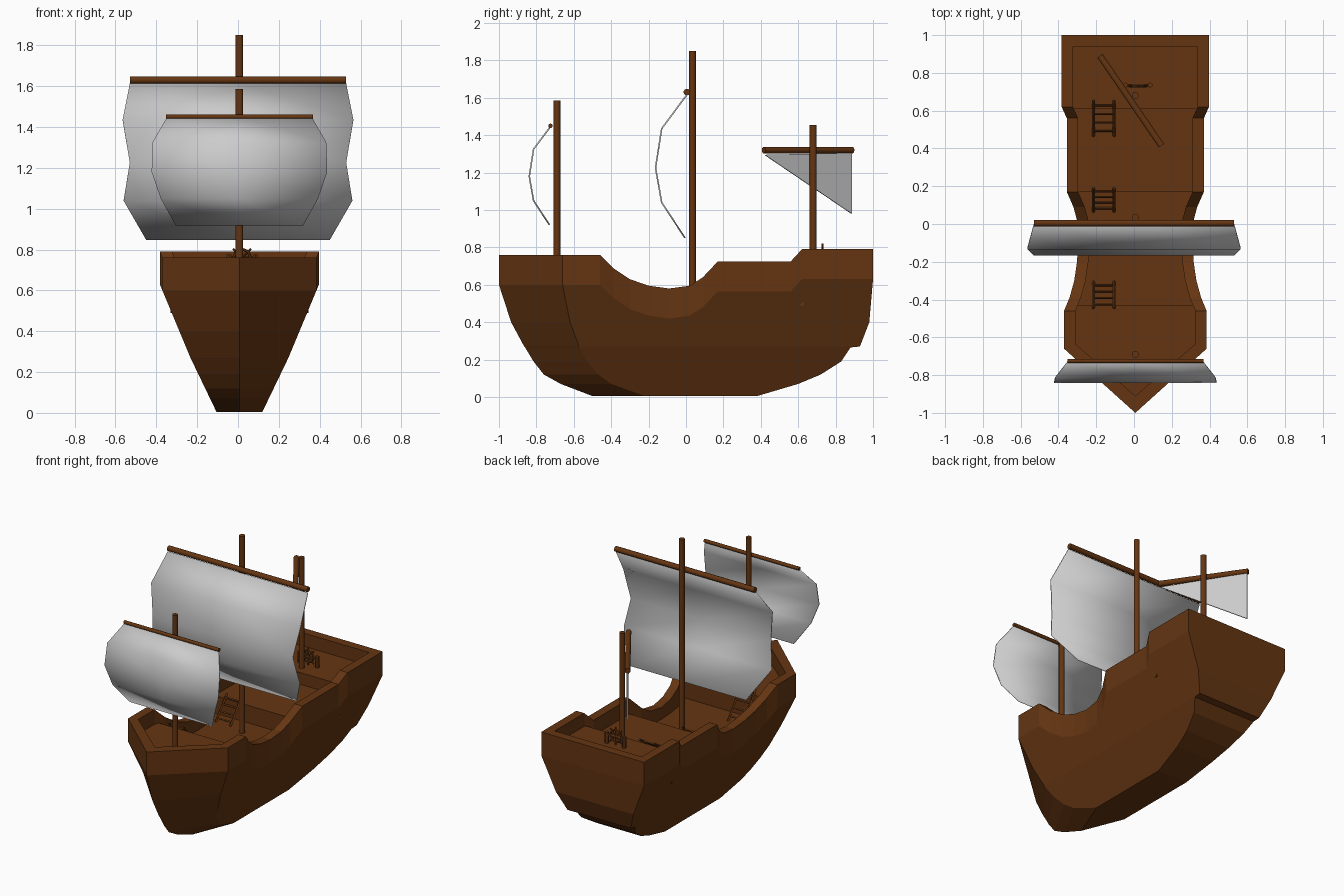
import bpy, bmesh, math
from mathutils import Vector

if "Cube" in bpy.data.objects:
    bpy.data.objects.remove(bpy.data.objects["Cube"])

CX = 0.007  # hull centre line
wood = bpy.data.materials.new("wood")
wood.diffuse_color = (0.13, 0.036, 0.006, 1)
wood.use_nodes = True
wood.node_tree.nodes["Principled BSDF"].inputs["Base Color"].default_value = wood.diffuse_color


def finish(name, bm, mat=wood):
    bmesh.ops.remove_doubles(bm, verts=bm.verts, dist=0.0005)
    bmesh.ops.recalc_face_normals(bm, faces=bm.faces)
    me = bpy.data.meshes.new(name)
    bm.to_mesh(me)
    bm.free()
    ob = bpy.data.objects.new(name, me)
    bpy.context.collection.objects.link(ob)
    if mat:
        me.materials.append(mat)
    return ob


def smooth(ob, angle):
    bpy.ops.object.select_all(action='DESELECT')
    ob.select_set(True)
    bpy.context.view_layer.objects.active = ob
    bpy.ops.object.shade_smooth_by_angle(angle=math.radians(angle))


def rod(name, a, b, r, sides=10):
    a, b = Vector(a), Vector(b)
    d = b - a
    bm = bmesh.new()
    bmesh.ops.create_cone(bm, cap_ends=True, segments=sides, radius1=r, radius2=r, depth=d.length)
    ob = finish(name, bm)
    ob.location = (a + b) / 2
    ob.rotation_euler = d.to_track_quat('Z', 'Y').to_euler()
    smooth(ob, 40)
    return ob


def lerp(pts, t):
    if t <= pts[0][0]:
        return pts[0][1]
    for (a, u), (b, v) in zip(pts, pts[1:]):
        if t <= b:
            return u + (v - u) * (t - a) / (b - a)
    return pts[-1][1]


# Hull: sheer line (y, z) and half width by height
SHEER = [(-1, .76), (-.66, .76), (-.46, .76), (-.39, .69), (-.30, .63), (-.20, .595),
         (-.09, .58), (.02, .595), (.09, .64), (.17, .725), (.56, .725), (.62, .79), (1, .79)]
BEAM = [(0, .11), (.27, .24), (.63, .39)]
MID = [y for y, _ in SHEER[2:-1]]
BAND, WALL = .16, .06


def rail_width(y):
    return lerp(BEAM, lerp(SHEER, y) - BAND)


def ring(bm, stem, crease, stern, width, height):
    ys = [stem, crease] + [min(max(y, crease), stern) for y in MID] + [stern]
    half = [(0 if i == 0 else width(y), y, height(y)) for i, y in enumerate(ys)]
    pts = half + [(-x, y, z) for x, y, z in reversed(half[1:])]
    return [bm.verts.new((x + CX, y, z)) for x, y, z in pts]


def well_floor(y):  # hidden below the decks
    return .64 if y < -.5 else .48 if y < .3 else .60


bm = bmesh.new()
# waterlines: height, stem y, bow crease y, stern y
LEVELS = [(.005, -.50, -.22, .38), (.07, -.67, -.40, .60), (.12, -.76, -.47, .72),
          (.19, -.815, -.53, .83), (.265, -.86, -.57, .88), (.27, -.865, -.572, .93),
          (.40, -.935, -.62, .98)]
rings = [ring(bm, a, c, s, lambda y, z=z: lerp(BEAM, z), lambda y, z=z: z) for z, a, c, s in LEVELS]
rings.append(ring(bm, -1, -.66, 1, rail_width, lambda y: lerp(SHEER, y) - BAND))
rings.append(ring(bm, -1, -.66, 1, rail_width, lambda y: lerp(SHEER, y)))
rings.append(ring(bm, -.91, -.635, .94, lambda y: rail_width(y) - WALL, lambda y: lerp(SHEER, y)))
rings.append(ring(bm, -.91, -.635, .94, lambda y: rail_width(y) - WALL, well_floor))
for lo, hi in zip(rings, rings[1:]):
    for i in range(len(lo)):
        j = (i + 1) % len(lo)
        bm.faces.new((lo[i], lo[j], hi[j], hi[i]))
bm.faces.new(rings[0])
finish("hull", bm)


# Decks: flat slabs following the inner wall
def deck(name, y0, y1, z, depth):
    ys = [y0] + [y for y in [-.635] + MID if y0 < y < y1] + [y1]
    half = [(0 if y < -.9 else rail_width(y) - WALL + .008, y) for y in ys]
    pts = half + [(-x, y) for x, y in reversed(half) if x > 0]
    bm = bmesh.new()
    f = bm.faces.new([bm.verts.new((x + CX, y, z)) for x, y in pts])
    geo = bmesh.ops.extrude_face_region(bm, geom=[f])["geom"]
    bmesh.ops.translate(bm, vec=(0, 0, -depth), verts=[v for v in geo if isinstance(v, bmesh.types.BMVert)])
    finish(name, bm)


deck("fore_deck", -.915, -.43, .66, .17)
deck("waist_deck", -.46, .19, .50, .02)
deck("middle_deck", .17, .63, .62, .13)
deck("quarter_deck", .61, .945, .70, .11)

# Masts and yards
rod("fore_mast", (CX, -.69, .62), (CX, -.69, 1.585), .019)
rod("main_mast", (CX, .035, .46), (CX, .035, 1.85), .019)
rod("aft_mast", (CX, .68, .66), (CX, .68, 1.455), .019)
rod("fore_yard", (-.353, -.725, 1.45), (.367, -.725, 1.45), .012)
rod("main_yard", (-.53, .005, 1.63), (.53, .005, 1.63), .018)
rod("aft_yard", (-.18, .89, 1.32), (.145, .415, 1.32), .018)


# Billowing sails: rows of (y, z, half width)
def sail(name, rows, cx):
    bm = bmesh.new()
    grid = [[bm.verts.new((cx + t * w, y, z)) for t in (-1, 0, 1)] for y, z, w in rows]
    for a, b in zip(grid, grid[1:]):
        for i in range(2):
            bm.faces.new((a[i], a[i + 1], b[i + 1], b[i]))
    ob = finish(name, bm, None)
    smooth(ob, 45)
    m = ob.modifiers.new("cloth", 'SOLIDIFY')
    m.thickness, m.offset = .008, 0


sail("main_sail", [(0, 1.61, .53), (-.13, 1.435, .565), (-.163, 1.225, .53),
                   (-.13, 1.04, .56), (-.005, .85, .45)], 0)
sail("fore_sail", [(-.725, 1.445, .355), (-.815, 1.325, .425), (-.838, 1.18, .43),
                   (-.815, 1.05, .385), (-.73, .92, .312)], CX)

# Triangular aft sail
bm = bmesh.new()
bm.faces.new([bm.verts.new(p) for p in ((.14, .42, 1.295), (-.175, .885, 1.305), (-.175, .885, .98))])
m = finish("aft_sail", bm, None).modifiers.new("cloth", 'SOLIDIFY')
m.thickness, m.offset = .008, 0


# Ladders between decks
def ladder(name, y0, z0, y1, z1):
    for i, x in enumerate((-.215, -.105)):
        rod(f"{name}_rail_{i}", (x, y0, z0), (x, y1, z1), .008, 4)
    for i in range(4):
        t = (i + .6) / 4.2
        y, z = y0 + (y1 - y0) * t, z0 + (z1 - z0) * t
        rod(f"{name}_rung_{i}", (-.215, y, z), (-.105, y, z), .006, 4)


ladder("fore_ladder", -.305, .50, -.445, .69)
ladder("waist_ladder", .065, .50, .19, .65)
ladder("aft_ladder", .465, .62, .655, .74)

# Steering wheel on two posts
for i, x in enumerate((-.045, .085)):
    rod(f"wheel_post_{i}", (x, .735, .69), (x, .735, .775), .014, 6)
rod("wheel_axle", (-.045, .735, .755), (.085, .735, .755), .008, 6)
C = Vector((.02, .73, .76))
for i in range(8):
    a, b = [Vector((math.cos(k * math.pi / 4), 0, math.sin(k * math.pi / 4))) for k in (i, i + 1)]
    rod(f"wheel_rim_{i}", C + a * .042, C + b * .042, .007, 6)
    rod(f"wheel_spoke_{i}", C, C + a * .062, .005, 6)
